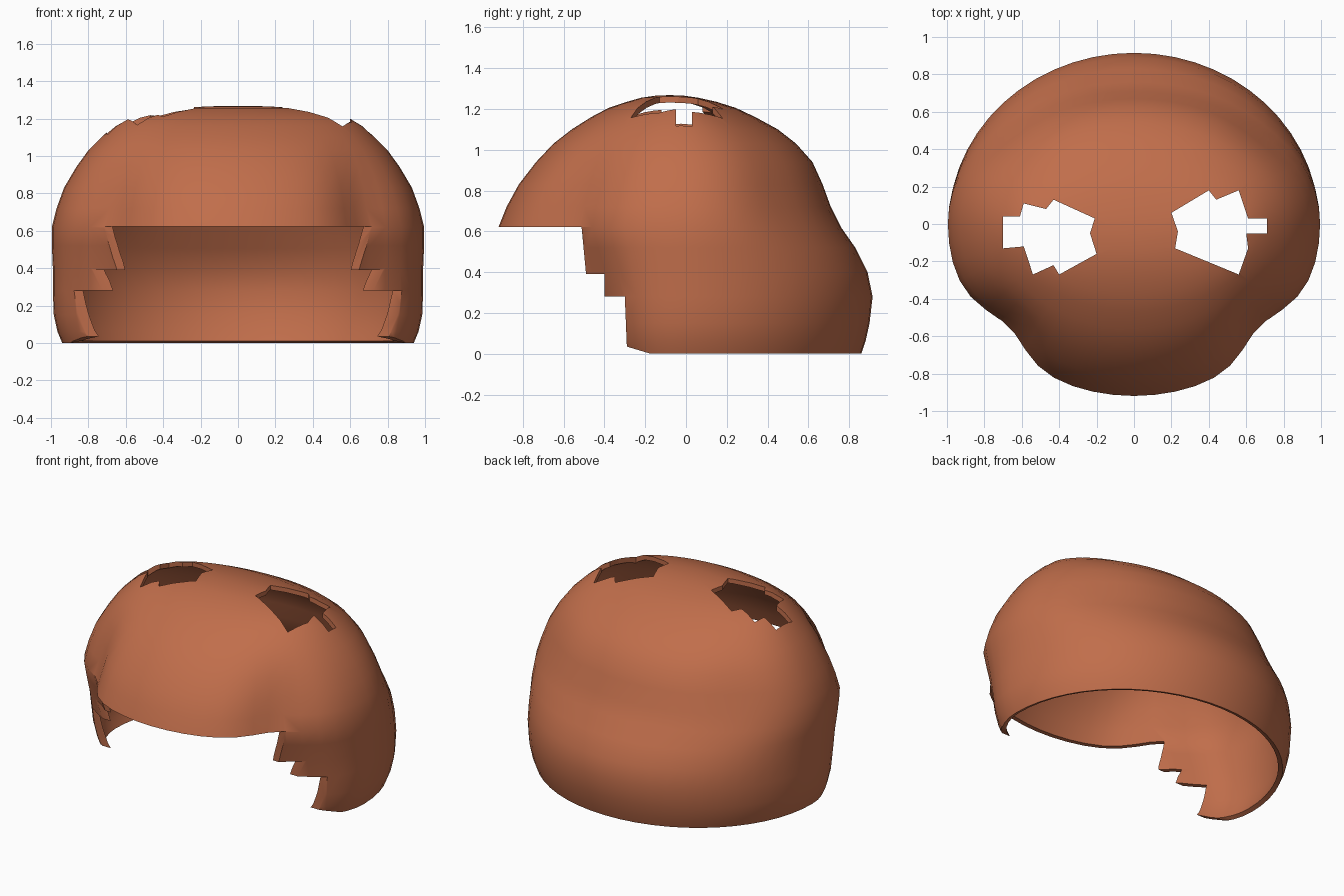
import bpy, bmesh, math

if "Cube" in bpy.data.objects:
    bpy.data.objects.remove(bpy.data.objects["Cube"])

hair = bpy.data.materials.new("warm brown")
hair.diffuse_color = (0.53, 0.155, 0.07, 1)
hair.use_nodes = True
hair.node_tree.nodes["Principled BSDF"].inputs["Base Color"].default_value = hair.diffuse_color

# Shell levels: height, half width, front y, back y, centre y
LEVELS = [
    (0.00, 0.94, -0.62, 0.86, 0), (0.06, 0.965, -0.65, 0.88, 0),
    (0.15, 0.985, -0.68, 0.90, 0), (0.28, 0.99, -0.73, 0.915, 0),
    (0.40, 0.99, -0.79, 0.89, 0), (0.52, 0.995, -0.86, 0.83, 0),
    (0.62, 0.995, -0.92, 0.76, 0), (0.72, 0.97, -0.88, 0.71, 0),
    (0.83, 0.93, -0.82, 0.67, 0), (0.94, 0.865, -0.735, 0.62, 0),
    (1.03, 0.80, -0.65, 0.54, -0.01), (1.10, 0.73, -0.56, 0.45, -0.02),
    (1.16, 0.665, -0.465, 0.34, -0.03), (1.205, 0.59, -0.38, 0.245, -0.04),
    (1.235, 0.48, -0.29, 0.15, -0.05), (1.255, 0.33, -0.22, 0.06, -0.06),
    (1.265, 0.16, -0.15, -0.01, -0.07),
]
SEGMENTS = 56


def groove(t, centre, width):
    """Soft falloff around one angle, mirrored left and right."""
    side = math.degrees(math.asin(math.sin(t)))
    return math.exp(-((side - centre) / width) ** 2)


def build_shell():
    bm = bmesh.new()
    rings = []
    for z, w, front, back, cy in LEVELS:
        fade_front = max(0, min(1, (1.12 - z) / 0.35))
        fade_back = math.exp(-((z - 0.82) / 0.22) ** 2)
        ring = []
        for i in range(SEGMENTS):
            t = 2 * math.pi * i / SEGMENTS
            k = 1 - 0.10 * fade_front * groove(t, -42, 14)
            k -= 0.03 * fade_back * groove(t, 42, 16)
            depth = back - cy if math.sin(t) > 0 else cy - front
            ring.append(bm.verts.new((w * math.cos(t) * k,
                                      cy + depth * math.sin(t) * k, z)))
        rings.append(ring)
    for low, high in zip(rings, rings[1:]):
        for i in range(SEGMENTS):
            j = (i + 1) % SEGMENTS
            bm.faces.new((low[i], low[j], high[j], high[i]))
    tip = bm.verts.new((0, -0.08, 1.268))
    for i in range(SEGMENTS):
        bm.faces.new((rings[-1][i], rings[-1][(i + 1) % SEGMENTS], tip))
    bmesh.ops.recalc_face_normals(bm, faces=bm.faces)
    return finish(bm, "hair_cap")


def finish(bm, name):
    mesh = bpy.data.meshes.new(name)
    bm.to_mesh(mesh)
    bm.free()
    mesh.materials.append(hair)
    obj = bpy.data.objects.new(name, mesh)
    bpy.context.collection.objects.link(obj)
    return obj


def prism(name, start, offset):
    """Closed prism from an outline pushed along an offset."""
    bm = bmesh.new()
    face = bm.faces.new([bm.verts.new(p) for p in start])
    out = bmesh.ops.extrude_face_region(bm, geom=[face])
    moved = [v for v in out["geom"] if isinstance(v, bmesh.types.BMVert)]
    bmesh.ops.translate(bm, verts=moved, vec=offset)
    bmesh.ops.recalc_face_normals(bm, faces=bm.faces)
    obj = finish(bm, name)
    obj.hide_render = True
    return obj


cap = build_shell()
bpy.context.view_layer.objects.active = cap
cap.select_set(True)

# Wall thickness
solid = cap.modifiers.new("thickness", "SOLIDIFY")
solid.thickness = 0.03
solid.offset = -1
bpy.ops.object.modifier_apply(modifier=solid.name)

# Stepped face opening, cut straight across
FACE = [(-2, -0.5), (-0.18, -0.5), (-0.18, 0.002), (-0.29, 0.035),
        (-0.30, 0.28), (-0.40, 0.28), (-0.40, 0.39), (-0.49, 0.39),
        (-0.512, 0.622), (-2, 0.622)]
# Jagged ear openings, cut straight down
LEFT = [(-0.21, 0.03), (-0.43, 0.13), (-0.47, 0.08), (-0.59, 0.11),
        (-0.61, 0.04), (-0.70, 0.04), (-0.70, -0.13), (-0.59, -0.12),
        (-0.54, -0.27), (-0.43, -0.22), (-0.40, -0.27), (-0.20, -0.16),
        (-0.235, -0.05)]
RIGHT = [(0.20, 0.06), (0.40, 0.18), (0.44, 0.13), (0.56, 0.18),
         (0.61, 0.03), (0.71, 0.03), (0.71, -0.05), (0.60, -0.05),
         (0.61, -0.13), (0.56, -0.27), (0.22, -0.13), (0.235, -0.04)]
cutters = [
    prism("face_cutter", [(-1.5, y, z) for y, z in FACE], (3, 0, 0)),
    prism("left_ear_cutter", [(x, y, 0.9) for x, y in LEFT], (0, 0, 1)),
    prism("right_ear_cutter", [(x, y, 0.9) for x, y in RIGHT], (0, 0, 1)),
]
for cutter in cutters:
    cut = cap.modifiers.new("cut", "BOOLEAN")
    cut.operation = "DIFFERENCE"
    cut.solver = "EXACT"
    cut.object = cutter
    bpy.ops.object.modifier_apply(modifier=cut.name)
    bpy.data.objects.remove(cutter)

bpy.ops.object.shade_smooth_by_angle(angle=math.radians(35))
